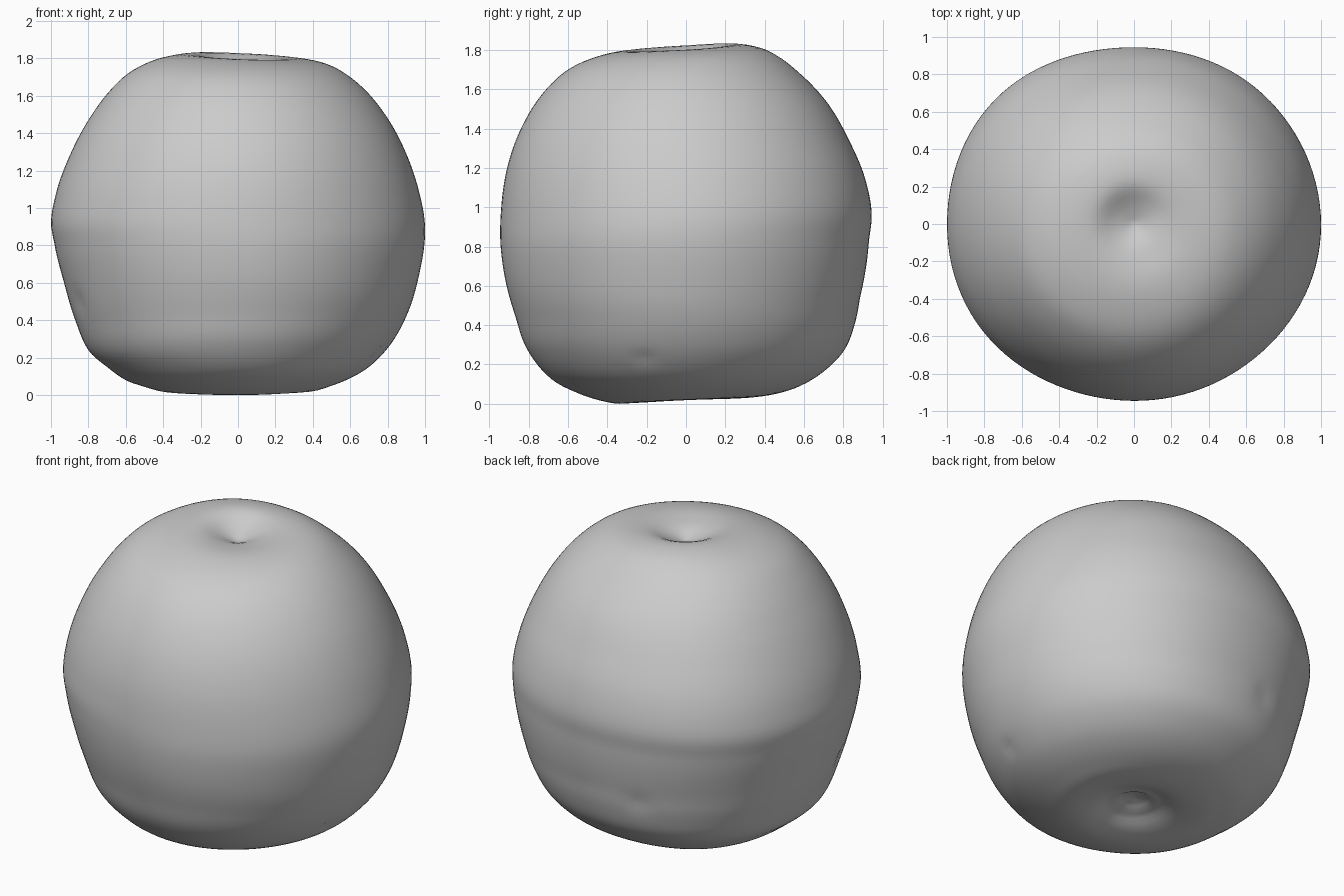
import bpy, bmesh, math
from mathutils import Vector

if "Cube" in bpy.data.objects:
    bpy.data.objects.remove(bpy.data.objects["Cube"])

MID = Vector((0, 0, 0.9))
RINGS, SEGS = 96, 112

# Shared dimples at the bottom and the top: (distance from axis, height)
BOTTOM = [(0, .10), (.12, .075)]
TOP = [(.11, 1.772), (.04, 1.742), (0, 1.73)]

# Side profiles in the four main directions
RIGHT = [(.25, .03), (.4, .022), (.5, .05), (.6, .09), (.7, .15), (.8, .25), (.86, .34),
         (.92, .47), (.97, .65), (1, .9), (.965, 1.1), (.9, 1.29), (.8, 1.48), (.7, 1.61),
         (.6, 1.70), (.5, 1.76), (.4, 1.79), (.25, 1.80)]
BACK = [(.25, .035), (.4, .04), (.58, .09), (.72, .18), (.81, .28), (.86, .41), (.89, .56),
        (.93, .82), (.945, .96), (.91, 1.15), (.83, 1.34), (.72, 1.53), (.58, 1.68),
        (.48, 1.76), (.38, 1.81), (.22, 1.825)]
LEFT = [(.25, .03), (.4, .02), (.5, .045), (.6, .08), (.7, .15), (.8, .24), (.87, .4),
        (.93, .6), (.98, .8), (1, .92), (.98, 1.05), (.9, 1.28), (.8, 1.47), (.7, 1.61),
        (.6, 1.71), (.5, 1.77), (.4, 1.805), (.22, 1.82)]
FRONT = [(.22, .02), (.33, .0), (.43, .015), (.54, .05), (.69, .13), (.81, .28), (.87, .45),
         (.925, .66), (.945, .84), (.94, 1.0), (.91, 1.2), (.83, 1.42), (.72, 1.59),
         (.6, 1.70), (.44, 1.77), (.31, 1.795), (.2, 1.79)]


def polar(side):
    """Profile as sorted (elevation, radius, slope) around the middle."""
    pts = [(math.atan2(z - MID.z, r), math.hypot(r, z - MID.z)) for r, z in BOTTOM + side + TOP]
    out = []
    for i, (a, d) in enumerate(pts):
        (a0, d0), (a1, d1) = pts[max(i - 1, 0)], pts[min(i + 1, len(pts) - 1)]
        out.append((a, d, (d1 - d0) / (a1 - a0)))
    return out


def sample(prof, a):
    """Smooth cubic interpolation of a polar profile."""
    for (a0, d0, m0), (a1, d1, m1) in zip(prof, prof[1:]):
        if a <= a1:
            break
    h = a1 - a0
    t = min(max((a - a0) / h, 0), 1)
    return ((2*t**3 - 3*t**2 + 1) * d0 + (t**3 - 2*t**2 + t) * h * m0
            + (3*t**2 - 2*t**3) * d1 + (t**3 - t**2) * h * m1)


PROFILES = [polar(s) for s in (RIGHT, BACK, LEFT, FRONT)]

# Small bruises: position, size, depth
DENTS = [(Vector((.78, -.22, .21)), .045, .018),
         (Vector((-.83, -.30, .50)), .07, .012),
         (Vector((-.25, .82, .48)), .06, .012)]


def surface(a, th):
    e, n, w, s = (sample(p, a) for p in PROFILES)
    # blend the four profiles round the axis
    d = ((e + n + w + s) / 4 + (e - w) / 2 * math.cos(th) + (n - s) / 2 * math.sin(th)
         + (e - n + w - s) / 4 * math.cos(2 * th))
    # fuller diagonals, as in the outline from above
    d *= 1 + math.sin(2*th)**2 * math.cos(a)**2 * (.008 - .015 * math.cos(th + math.pi / 4))
    ray = Vector((math.cos(a) * math.cos(th), math.cos(a) * math.sin(th), math.sin(a)))
    # raised ring in the bottom dimple
    if a < 0:
        d += .012 * math.exp(-((d * math.cos(a) - .11) / .025)**2)
    for c, size, depth in DENTS:
        d -= depth * math.exp(-((MID + ray * d - c).length / size)**2)
    return MID + ray * d


# Fruit body
bm = bmesh.new()
rings = []
for i in range(1, RINGS):
    a = math.pi * (i / RINGS - .5)
    rings.append([bm.verts.new(surface(a, 2 * math.pi * j / SEGS)) for j in range(SEGS)])
low = bm.verts.new(surface(-math.pi / 2, 0))
high = bm.verts.new(surface(math.pi / 2, 0))
for j in range(SEGS):
    k = (j + 1) % SEGS
    bm.faces.new((low, rings[0][k], rings[0][j]))
    bm.faces.new((high, rings[-1][j], rings[-1][k]))
    for r0, r1 in zip(rings, rings[1:]):
        bm.faces.new((r0[j], r0[k], r1[k], r1[j]))
floor = min(v.co.z for v in bm.verts)
for v in bm.verts:
    v.co.z -= floor
for f in bm.faces:
    f.smooth = True
mesh = bpy.data.meshes.new("fruit_body")
bm.to_mesh(mesh)
bm.free()

grey = bpy.data.materials.new("plain grey")
grey.diffuse_color = (.6, .6, .6, 1)
grey.use_nodes = True
grey.node_tree.nodes["Principled BSDF"].inputs["Base Color"].default_value = grey.diffuse_color
mesh.materials.append(grey)
bpy.context.collection.objects.link(bpy.data.objects.new("fruit_body", mesh))
